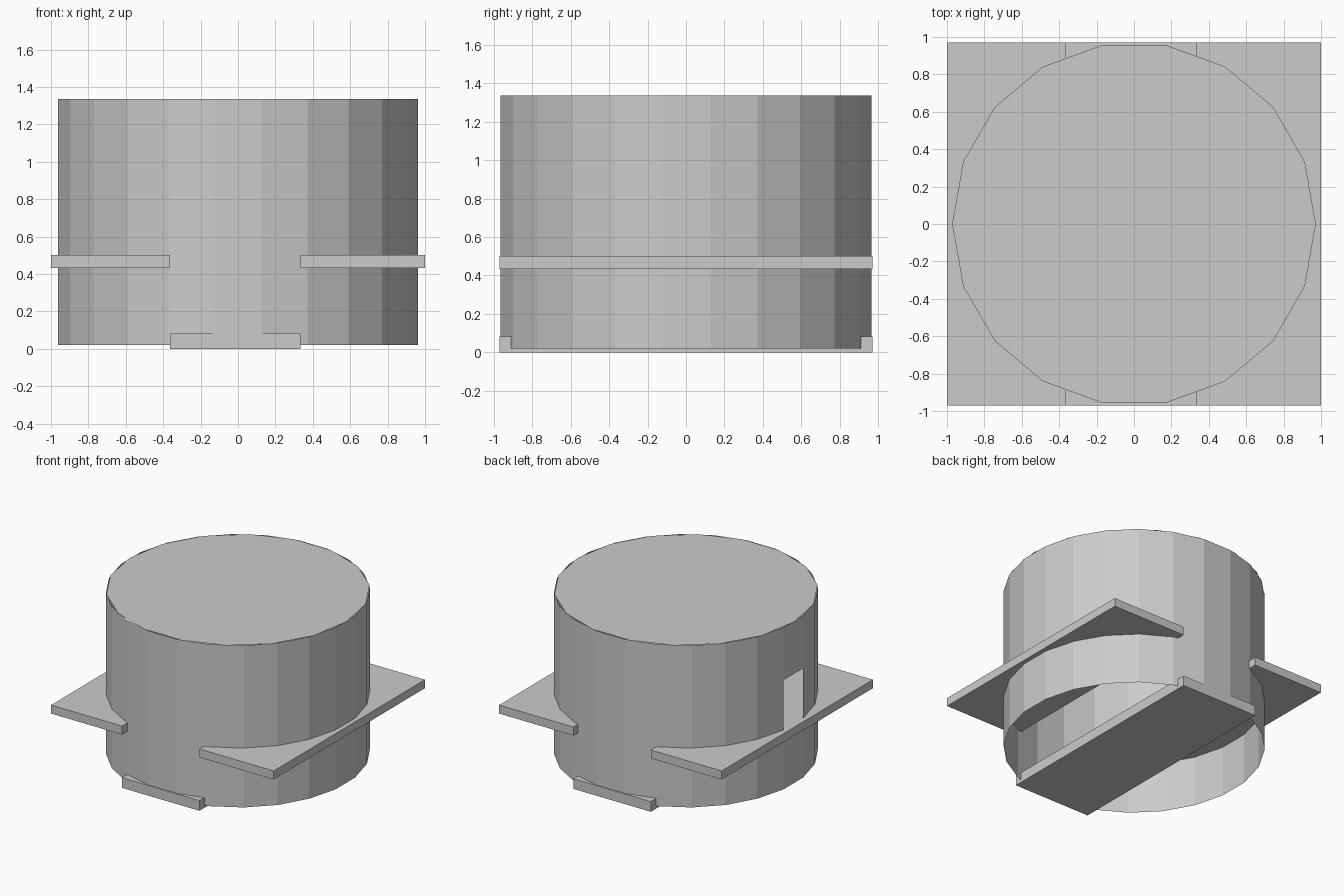
import bpy, bmesh, math

if "Cube" in bpy.data.objects:
    bpy.data.objects.remove(bpy.data.objects["Cube"])

grey = bpy.data.materials.new("light_grey")
grey.diffuse_color = (0.6, 0.6, 0.6, 1)
grey.use_nodes = True
grey.node_tree.nodes["Principled BSDF"].inputs["Base Color"].default_value = grey.diffuse_color

R = 0.972
TUBE_SIDES, LID_SIDES = 24, 18
Z_BOTTOM, Z_TOP = 0.02, 1.335
SLAB_LOW, SLAB_HIGH, SLOT_TOP = 0.433, 0.502, 0.907


def make(name, bm):
    mesh = bpy.data.meshes.new(name)
    bm.to_mesh(mesh)
    bm.free()
    mesh.materials.append(grey)
    obj = bpy.data.objects.new(name, mesh)
    bpy.context.collection.objects.link(obj)
    return obj


def box(name, lo, hi):
    bm = bmesh.new()
    bmesh.ops.create_cube(bm, size=1)
    for v in bm.verts:
        v.co = [h if c > 0 else l for c, l, h in zip(v.co, lo, hi)]
    make(name, bm)


# Thin open tube, with one narrow slot in the panel facing -x
bm = bmesh.new()
rings = []
for z in (Z_BOTTOM, SLAB_HIGH, SLOT_TOP, Z_TOP):
    ring = []
    for i in range(TUBE_SIDES):
        a = 2 * math.pi * (i + 0.5) / TUBE_SIDES
        ring.append(bm.verts.new((R * math.cos(a), R * math.sin(a), z)))
    rings.append(ring)
slot_panel = TUBE_SIDES // 2 - 1
for level, (low, high) in enumerate(zip(rings, rings[1:])):
    for i in range(TUBE_SIDES):
        if level == 1 and i == slot_panel:
            continue
        j = (i + 1) % TUBE_SIDES
        bm.faces.new((low[i], low[j], high[j], high[i]))
make("tube_wall", bm)

# Flat lid with fewer sides than the tube
bm = bmesh.new()
bm.faces.new([bm.verts.new((R * math.cos(2 * math.pi * i / LID_SIDES),
                            R * math.sin(2 * math.pi * i / LID_SIDES), Z_TOP))
              for i in range(LID_SIDES)])
make("lid", bm)

# Two slabs passing through the tube, and the plank underneath
box("left_slab", (-1, -0.97, SLAB_LOW), (-0.363, 0.97, SLAB_HIGH))
box("right_slab", (0.333, -0.97, SLAB_LOW), (1, 0.97, SLAB_HIGH))
box("bottom_plank", (-0.363, -0.97, 0), (0.333, 0.97, 0.083))
